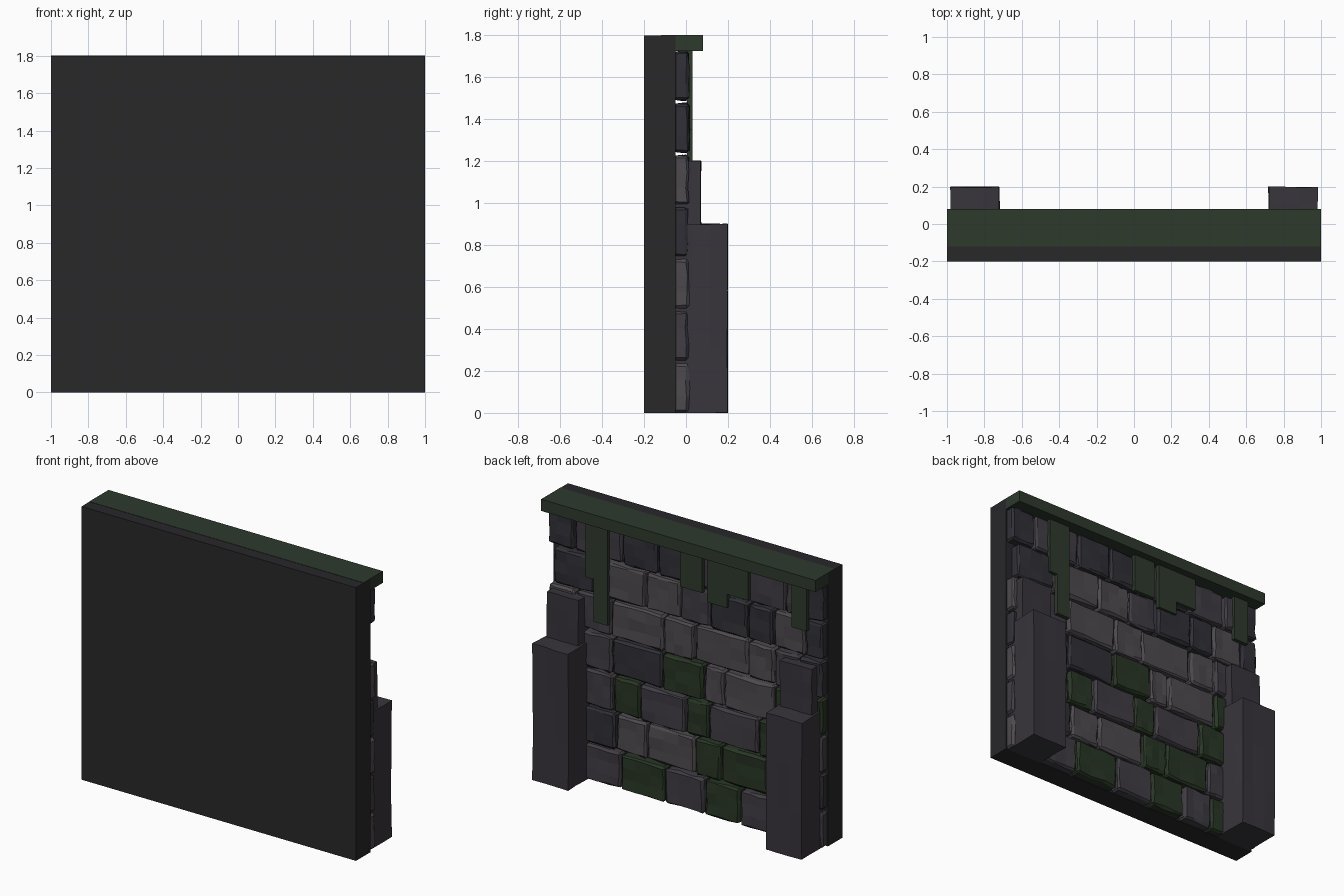
import bpy, bmesh, random

if "Cube" in bpy.data.objects:
    bpy.data.objects.remove(bpy.data.objects["Cube"])
random.seed(4)


def material(name, hexcode):
    lin = [(int(hexcode[i:i + 2], 16) / 255 * 1.05) ** 2.2 for i in (0, 2, 4)]
    m = bpy.data.materials.new(name)
    m.diffuse_color = (*lin, 1)
    m.use_nodes = True
    m.node_tree.nodes["Principled BSDF"].inputs["Base Color"].default_value = m.diffuse_color
    return m


SLAB = material("mortar", "2a2a2c")
PIER = material("pier_stone", "38353b")
MOSS = material("moss", "2f392e")
TONES = {"L": material("stone_light", "4b484c"), "M": material("stone_mid", "3f3c42"),
         "D": material("stone_dark", "323137"), "G": material("stone_mossy", "2b3628")}


def block(name, x, y, z, mat, bevel=0.0, jitter=0.0):
    """Box between (min, max) pairs, optionally chamfered and roughened."""
    bm = bmesh.new()
    bmesh.ops.create_cube(bm, size=1)
    for v in bm.verts:
        for i, (lo, hi) in enumerate((x, y, z)):
            v.co[i] = lo + (v.co[i] + 0.5) * (hi - lo)
    if jitter:
        long_edges = [e for e in bm.edges if e.calc_length() > 0.12]
        bmesh.ops.subdivide_edges(bm, edges=long_edges, cuts=2, use_grid_fill=True)
    if bevel:
        edges = [e for e in bm.edges if e.calc_face_angle(0) > 1]
        bmesh.ops.bevel(bm, geom=edges, offset=bevel, segments=1, affect='EDGES')
    for v in bm.verts:
        if v.co.y > y[0] + 0.02:
            for i in range(3):
                v.co[i] += random.uniform(-jitter, jitter)
        v.co.z = max(v.co.z, 0)
        v.co.x = max(-1, min(1, v.co.x))
    me = bpy.data.meshes.new(name)
    bm.to_mesh(me)
    bm.free()
    me.materials.append(mat)
    ob = bpy.data.objects.new(name, me)
    bpy.context.collection.objects.link(ob)
    return ob


# backing slab and mossy cap
block("backing_slab", (-1, 1), (-.2, -.05), (0, 1.8), SLAB)
block("moss_cap", (-1, 1), (-.12, .08), (1.725, 1.802), MOSS)

# brick courses from bottom to top: joints measured from the +x end, and tones
courses = [
    ([0, .26, .53, .855, 1.14, 1.4, 1.62, 1.83, 2], "LMGMGMGM"),
    ([0, .25, .49, .715, 1.07, 1.26, 1.6, 1.8, 2], "MDLLGGMD"),
    ([0, .25, .47, .67, 1.0, 1.17, 1.53, 1.75, 2], "LMGMGMGM"),
    ([0, .23, .465, .83, 1.13, 1.28, 1.65, 1.85, 2], "DMDGLLGG"),
    ([0, .2, .46, .84, 1.065, 1.455, 1.65, 1.83, 2], "LMLLLLMD"),
    ([.04, .34, .71, .96, 1.18, 1.455, 1.64, 1.87, 2], "DLLMDDLD"),
    ([0, .19, .54, .8, 1.05, 1.21, 1.44, 1.73, 1.88, 2], "DMDDMDMMD"),
]
for r, (joints, tones) in enumerate(courses):
    z0 = r * .248
    for a, b, t in zip(joints, joints[1:], tones):
        front = random.uniform(0, .016)
        block("brick", (1 - b + .006, 1 - a - .006), (-.06, front),
              (z0 + .003, z0 + .235), TONES[t], bevel=.012, jitter=.005)

# stepped buttresses at both ends
for s in (-1, 1):
    block("buttress", sorted((s * .72, s * .98)), (-.05, .198), (0, .9), PIER, jitter=.003)
    block("buttress_upper", sorted((s * .735, s * .965)), (-.05, .07), (.9, 1.2), PIER, jitter=.003)

# hanging moss strips under the cap
for a, b, low in [(.29, .45, 1.35), (.35, .45, 1.07), (.98, 1.14, 1.47),
                  (1.175, 1.32, 1.42), (1.32, 1.475, 1.51), (1.79, 1.9, 1.42)]:
    block("moss_strip", (1 - b, 1 - a), (.005, .032), (low, 1.73), MOSS)
